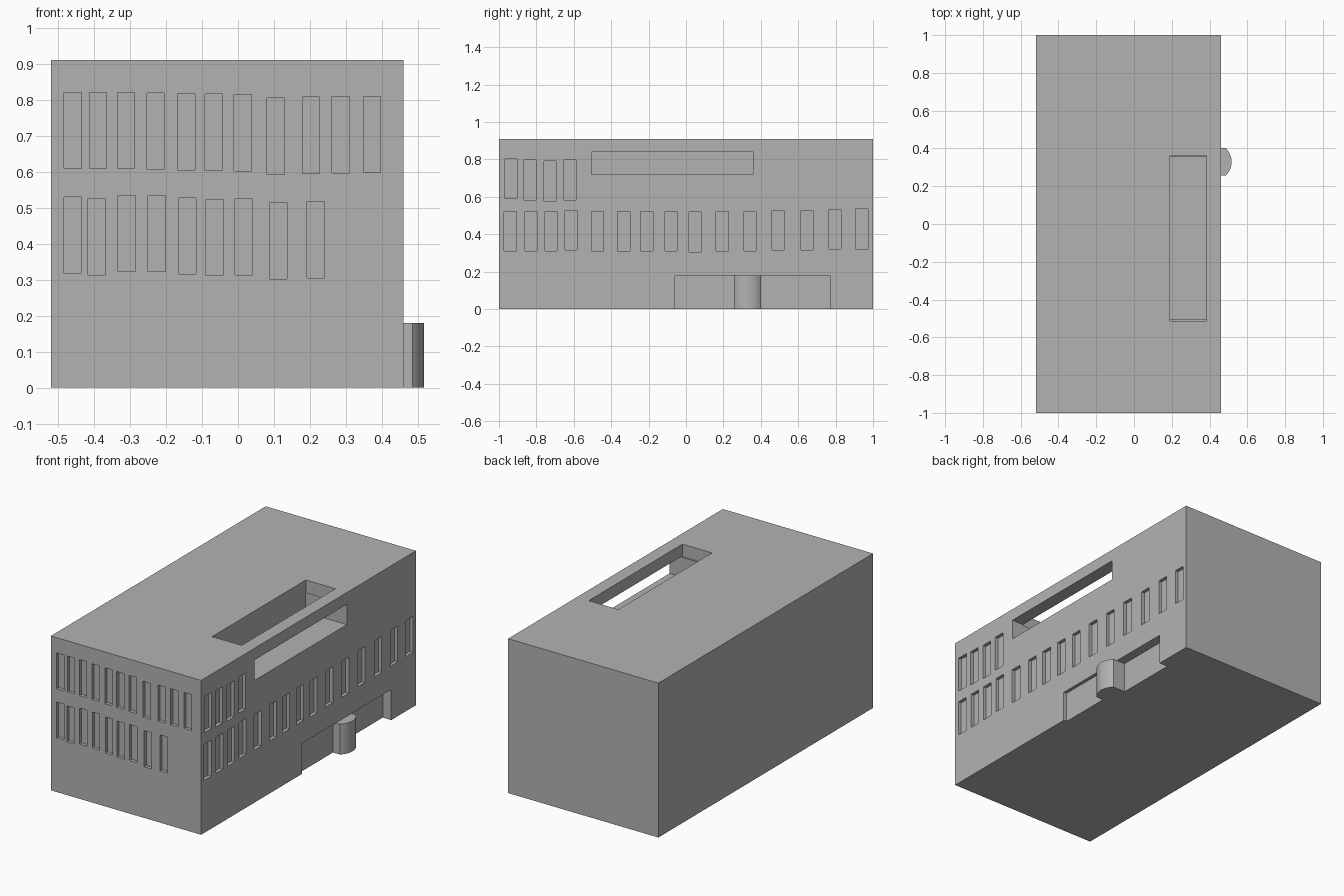
import bpy
import bmesh
import math
from mathutils import Matrix, Vector

cube = bpy.data.objects.get("Cube")
if cube:
    bpy.data.objects.remove(cube, do_unlink=True)

grey = bpy.data.materials.new("plain_grey")
grey.use_nodes = True
colour = (0.45, 0.45, 0.45, 1)
grey.diffuse_color = colour
grey.node_tree.nodes["Principled BSDF"].inputs["Base Color"].default_value = colour


def make_object(name, bm):
    bmesh.ops.recalc_face_normals(bm, faces=bm.faces)
    mesh = bpy.data.meshes.new(name)
    bm.to_mesh(mesh)
    bm.free()
    mesh.materials.append(grey)
    obj = bpy.data.objects.new(name, mesh)
    bpy.context.collection.objects.link(obj)
    return obj


def add_box(bm, low, high):
    low, high = Vector(low), Vector(high)
    place = Matrix.Translation((low + high) / 2) @ Matrix.Diagonal((*(high - low), 1))
    bmesh.ops.create_cube(bm, size=1, matrix=place)


def boxes(name, spans):
    bm = bmesh.new()
    for low, high in spans:
        add_box(bm, low, high)
    return make_object(name, bm)


def cut(target, name, spans):
    cutter = boxes(name, spans)
    cutter.hide_render = True
    mod = target.modifiers.new(name, 'BOOLEAN')
    mod.operation = 'DIFFERENCE'
    mod.solver = 'EXACT'
    mod.object = cutter
    bpy.context.view_layer.objects.active = target
    bpy.ops.object.modifier_apply(modifier=name)
    bpy.data.objects.remove(cutter, do_unlink=True)


# Main block
X0, X1, TOP = -0.52, 0.46, 0.91
building = boxes("building", [((X0, -1, 0), (X1, 1, TOP))])

# Shallow windows: pairs of (centre along the wall, sill height)
DEPTH, TALL = 0.02, 0.212
front_windows = [
    (-.459, .608), (-.389, .608), (-.311, .608), (-.229, .606), (-.144, .605),
    (-.067, .603), (.013, .602), (.105, .592), (.203, .595), (.285, .596), (.372, .597),
    (-.459, .318), (-.392, .313), (-.309, .322), (-.226, .322), (-.141, .315),
    (-.065, .311), (.016, .313), (.112, .302), (.216, .305)]
side_windows = [
    (-.936, .59), (-.834, .584), (-.727, .578), (-.62, .584),
    (-.939, .31), (-.829, .31), (-.722, .31), (-.615, .315), (-.473, .31),
    (-.332, .31), (-.209, .31), (-.08, .31), (.048, .306), (.193, .31),
    (.342, .31), (.492, .315), (.647, .315), (.797, .32), (.939, .322)]
spans = [((x - .024, -1.1, z), (x + .024, -1 + DEPTH, z + TALL)) for x, z in front_windows]
spans += [((X1 - DEPTH, y - .033, z), (X1 + .1, y + .033, z + TALL)) for y, z in side_windows]
cut(building, "window_cutter", spans)

# Terrace opening in the side wall, and the light well above it
cut(building, "terrace_cutter", [((.19, -.505, .72), (.6, .358, .84))])
cut(building, "light_well_cutter", [((.19, -.513, .836), (.383, .36, 1))])

# Entrance recess, deeper behind the porch
cut(building, "shallow_entrance_cutter", [((X1 - DEPTH, -.06, -.1), (.6, .33, .18))])
cut(building, "deep_entrance_cutter", [((X1 - .055, .32, -.1), (.6, .77, .18))])

# Porch with a bowed front
HALF, BOW, MID, FRONT = 0.073, 0.032, 0.329, 0.485
radius = (HALF ** 2 + BOW ** 2) / (2 * BOW)
limit = math.asin(HALF / radius)
outline = [(.4, MID - HALF)]
steps = 20
for i in range(steps + 1):
    a = -limit + 2 * limit * i / steps
    outline.append((FRONT + BOW - radius + radius * math.cos(a), MID + radius * math.sin(a)))
outline.append((.4, MID + HALF))
bm = bmesh.new()
base = bm.faces.new([bm.verts.new((x, y, 0)) for x, y in outline])
raised = bmesh.ops.extrude_face_region(bm, geom=[base])["geom"]
bmesh.ops.translate(bm, vec=(0, 0, .179),
                    verts=[v for v in raised if isinstance(v, bmesh.types.BMVert)])
porch = make_object("entrance_porch", bm)
bpy.ops.object.select_all(action='DESELECT')
porch.select_set(True)
bpy.context.view_layer.objects.active = porch
bpy.ops.object.shade_smooth_by_angle(angle=math.radians(30))
